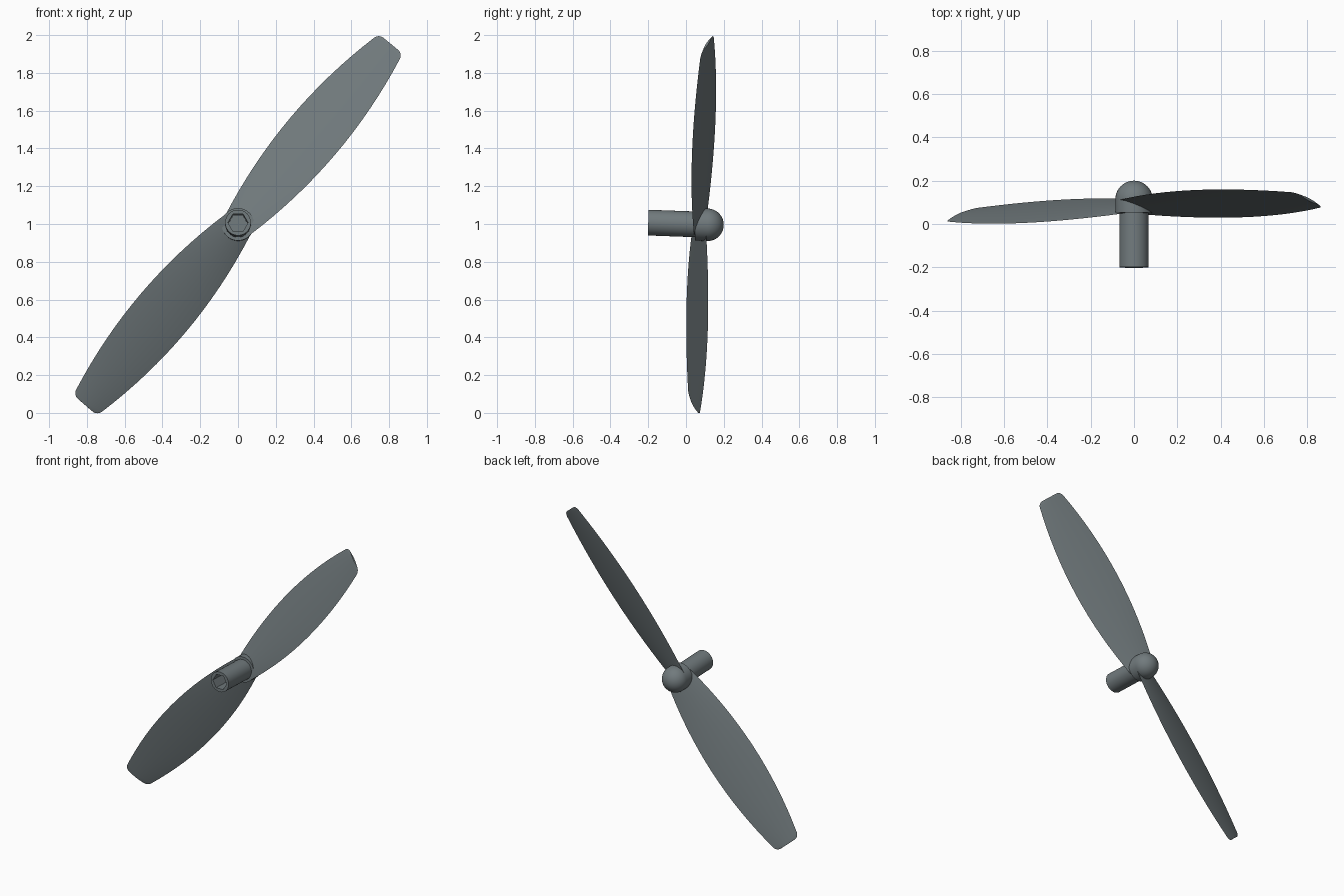
import bpy, bmesh, math
from mathutils import Matrix

if "Cube" in bpy.data.objects:
    bpy.data.objects.remove(bpy.data.objects["Cube"])

TILT = Matrix.Translation((0, 0, 1)) @ Matrix.Rotation(math.radians(-2.1), 4, 'X')
PITCH = math.radians(20.8)

# Dark slate grey plastic
slate = bpy.data.materials.new("slate_grey")
slate.diffuse_color = (0.165, 0.195, 0.205, 1)
slate.use_nodes = True
slate.node_tree.nodes["Principled BSDF"].inputs["Base Color"].default_value = slate.diffuse_color


def make_object(name, bm, matrix):
    bmesh.ops.recalc_face_normals(bm, faces=bm.faces)
    mesh = bpy.data.meshes.new(name)
    bm.to_mesh(mesh)
    bm.free()
    mesh.transform(matrix)
    mesh.materials.append(slate)
    ob = bpy.data.objects.new(name, mesh)
    bpy.context.collection.objects.link(ob)
    return ob


def smooth(ob):
    bpy.ops.object.select_all(action='DESELECT')
    ob.select_set(True)
    bpy.context.view_layer.objects.active = ob
    bpy.ops.object.shade_smooth_by_angle(angle=math.radians(35))


def lathe(name, profile, steps=48):
    """Spin (radius, y) points around the y axis."""
    bm = bmesh.new()
    vs = [bm.verts.new((r, y, 0)) for r, y in profile]
    es = [bm.edges.new(p) for p in zip(vs, vs[1:])]
    bmesh.ops.spin(bm, geom=vs + es, cent=(0, 0, 0), axis=(0, 1, 0),
                   angle=math.tau, steps=steps, use_duplicate=False)
    bmesh.ops.remove_doubles(bm, verts=bm.verts, dist=1e-5)
    return make_object(name, bm, TILT)


TIP, CORNER = 1.253, 0.03


def half_width(u):
    """Bowed blade outline with rounded tip corners."""
    w = 0.155 - 0.182 * (u - 0.62) ** 2
    d = max(0, u - (TIP - CORNER)) / CORNER
    return w - CORNER * (1 - math.sqrt(max(0, 1 - d * d)))


def blade(name, angle):
    n = 8
    ts = [-math.cos(math.pi * i / n) for i in range(n + 1)]
    section = [(t, 1 - t * t) for t in ts] + [(t, t * t - 1) for t in ts[-2:0:-1]]
    start = TIP - CORNER
    stations = [start * i / 16 for i in range(17)]
    stations += [start + CORNER * math.sin(math.pi / 2 * i / 6) for i in range(1, 7)]
    bm = bmesh.new()
    rings = []
    for u in stations:
        w = half_width(u) / math.cos(PITCH)
        thick = 0.010 - 0.004 * u / TIP
        rings.append([bm.verts.new((u, thick * h, w * t)) for t, h in section])
    for a, b in zip(rings, rings[1:]):
        for i in range(len(a)):
            j = (i + 1) % len(a)
            bm.faces.new((a[i], a[j], b[j], b[i]))
    bm.faces.new(rings[0])
    bm.faces.new(rings[-1])
    m = (TILT @ Matrix.Translation((0, 0.077, 0))
         @ Matrix.Rotation(-angle, 4, 'Y') @ Matrix.Rotation(-PITCH, 4, 'X'))
    smooth(make_object(name, bm, m))


# Hub with domed nose
R = 0.086
dome = [(R * math.cos(a), 0.114 + R * math.sin(a))
        for a in (math.pi / 2 * i / 12 for i in range(12))]
smooth(lathe("hub", [(0, 0.05), (R, 0.05)] + dome + [(0, 0.2)]))

# Shaft with hexagonal socket
shaft = lathe("shaft", [(0, -0.2), (0.068, -0.2), (0.068, 0.06), (0, 0.06)])
socket = lathe("socket_cutter", [(0, -0.3), (0.053, -0.3), (0.053, 0.045), (0, 0.045)], 6)
cut = shaft.modifiers.new("socket", 'BOOLEAN')
cut.operation = 'DIFFERENCE'
cut.solver = 'EXACT'
cut.object = socket
bpy.ops.object.select_all(action='DESELECT')
bpy.context.view_layer.objects.active = shaft
shaft.select_set(True)
bpy.ops.object.modifier_apply(modifier="socket")
bpy.data.objects.remove(socket)
smooth(shaft)

# Two opposite blades
for name, deg in (("upper_blade", 49.8), ("lower_blade", 229.8)):
    blade(name, math.radians(deg))
